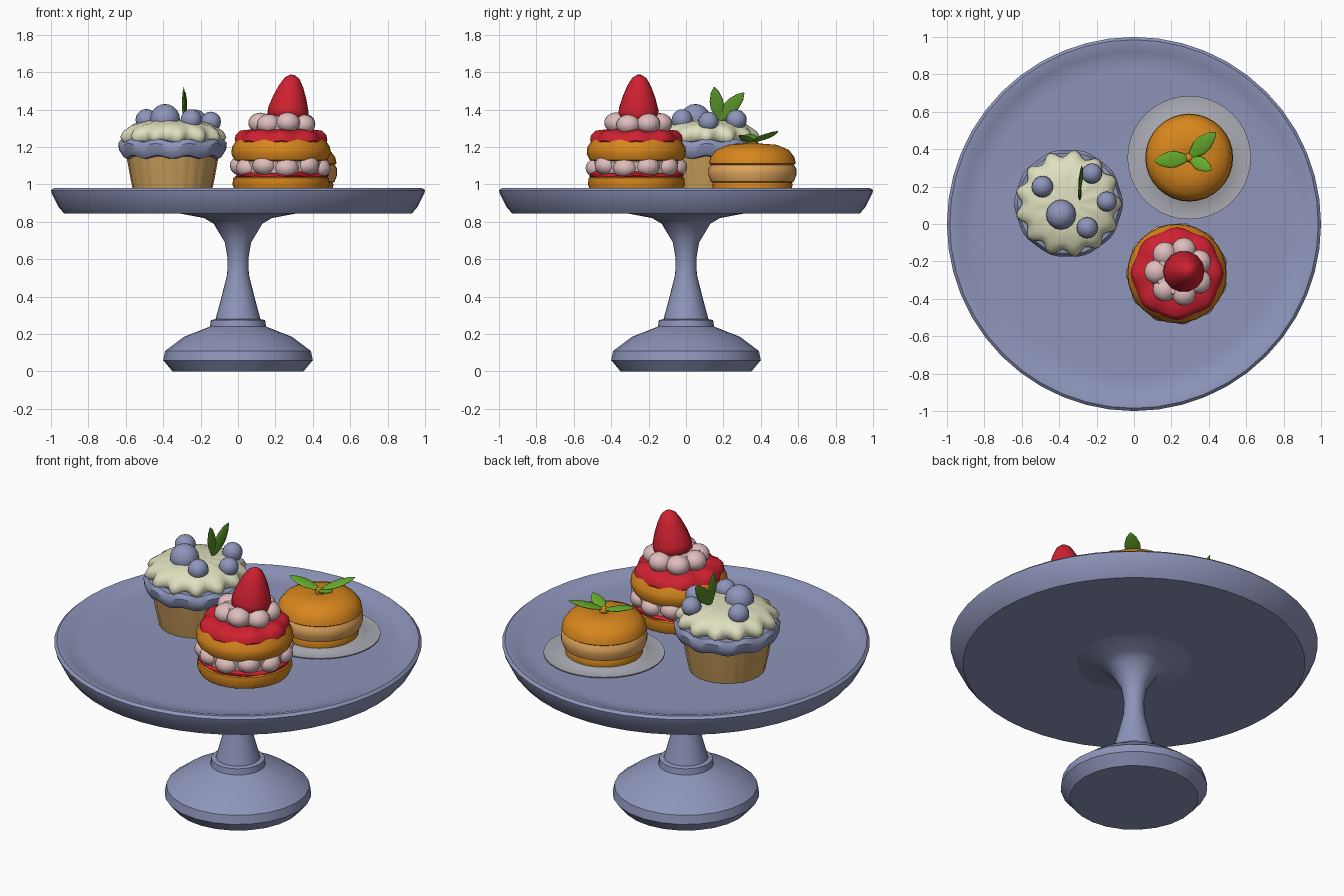
import bpy, bmesh, math
from mathutils import Vector, Matrix

cube = bpy.data.objects.get("Cube")
if cube:
    bpy.data.objects.remove(cube, do_unlink=True)


def material(name, r, g, b):
    m = bpy.data.materials.new(name)
    m.use_nodes = True
    m.diffuse_color = (r, g, b, 1)
    m.node_tree.nodes["Principled BSDF"].inputs["Base Color"].default_value = (r, g, b, 1)
    return m


BLUE = material("dusty blue", .27, .30, .49)
ORANGE = material("orange", .68, .24, .012)
PEACH = material("peach", .75, .38, .11)
PAPER = material("paper tan", .62, .36, .11)
CREAM = material("cream", .74, .74, .52)
PINK = material("pale pink", .74, .51, .51)
RED = material("red", .62, .015, .03)
GREEN = material("leaf green", .14, .42, .026)
DARK = material("deep green", .09, .26, .02)
GLASS = material("pale grey", .40, .40, .45)


def finish(name, bm, mat, matrix, sharp=40):
    bmesh.ops.recalc_face_normals(bm, faces=bm.faces)
    me = bpy.data.meshes.new(name)
    bm.to_mesh(me)
    bm.free()
    me.materials.append(mat)
    ob = bpy.data.objects.new(name, me)
    ob.matrix_world = matrix
    bpy.context.collection.objects.link(ob)
    bpy.ops.object.select_all(action='DESELECT')
    ob.select_set(True)
    bpy.context.view_layer.objects.active = ob
    bpy.ops.object.shade_smooth_by_angle(angle=math.radians(sharp))
    return ob


def lathe(name, profile, mat, matrix=None, seg=32, lobes=0, amp=0, dip=0, sharp=40):
    """Revolve (radius, z) points; lobes/amp scallop the radius, dip waves the height."""
    bm = bmesh.new()
    rings = []
    rmax = max(p[0] for p in profile)
    for r, z in profile:
        ring = []
        for i in range(seg):
            a = math.tau * i / seg
            w = math.cos(lobes * a) * (r / rmax) ** 2
            rr = r * (1 + amp * w)
            ring.append(bm.verts.new((rr * math.cos(a), rr * math.sin(a), z + dip * w)))
        rings.append(ring)
    for lo, hi in zip(rings, rings[1:]):
        for i in range(seg):
            j = (i + 1) % seg
            bm.faces.new((lo[i], lo[j], hi[j], hi[i]))
    bm.faces.new(rings[0])
    bm.faces.new(rings[-1])
    return finish(name, bm, mat, matrix or Matrix(), sharp)


def ball(name, loc, r, mat, squash=1):
    bm = bmesh.new()
    bmesh.ops.create_uvsphere(bm, u_segments=16, v_segments=10, radius=r)
    return finish(name, bm, mat, Matrix.Translation(loc) @ Matrix.Diagonal((1, 1, squash, 1)))


def leaf(name, base, tip, width, face, mat):
    """Flat pointed leaf from base to tip, its broad side turned to face."""
    base, tip = Vector(base), Vector(tip)
    along = tip - base
    side = along.cross(Vector(face)).normalized()
    flat = side.cross(along).normalized()
    m = Matrix((side * width, flat * .02, along)).transposed().to_4x4()
    m.translation = base
    shape = [(.08, 0), (.3, .15), (.48, .4), (.48, .6), (.3, .85), (.04, 1)]
    return lathe(name, shape, mat, m, 12, sharp=60)


def ring_of_balls(name, centre, count, radius, size, mat, squash=1):
    for i in range(count):
        a = math.tau * (i + .5) / count
        off = Vector((radius * math.cos(a), radius * math.sin(a), .008 * math.sin(3 * i)))
        ball(f"{name}_{i + 1}", centre + off, size, mat, squash)


# Cake stand
lathe("stand_foot", [(.35, 0), (.4, .06), (.39, .11), (.29, .185), (.15, .24), (.145, .275),
                     (.12, .28), (.085, .41), (.058, .52), (.055, .6), (.07, .69),
                     (.13, .79), (.18, .82), (.34, .85)], BLUE, seg=24)
lathe("stand_plate", [(.3, .845), (.93, .845), (.96, .88), (.995, .95), (1, .968), (.985, .982),
                      (.96, .98), (.92, .965), (.87, .952), (.82, .95)], BLUE, seg=48)

# Berry cupcake
cup = Vector((-.35, .11, 0))
at_cup = Matrix.Translation(cup)
lathe("cupcake_wrapper", [(.205, .95), (.22, 1.02), (.25, 1.19)], PAPER, at_cup, 72, 24, .015)
lathe("cupcake_collar", [(.22, 1.14), (.265, 1.148), (.283, 1.175), (.287, 1.21), (.27, 1.235),
                         (.2, 1.24)], BLUE, at_cup, 60, 10, .012, .01)
lathe("cupcake_cream", [(.2, 1.21), (.25, 1.225), (.268, 1.26), (.255, 1.29), (.215, 1.32),
                        (.14, 1.34), (.05, 1.345)], CREAM, at_cup, 78, 13, .075, -.008, 60)
berries = [(-.49, .2, 1.345, .058), (-.39, .05, 1.35, .08), (-.25, -.02, 1.345, .057),
           (-.145, .12, 1.335, .054), (-.225, .27, 1.345, .055)]
for i, (x, y, z, r) in enumerate(berries):
    ball(f"blueberry_{i + 1}", (x, y, z), r, BLUE)
leaf("cupcake_leaf_tall", (-.29, .18, 1.34), (-.29, .15, 1.52), .075, (1, 0, 0), DARK)
leaf("cupcake_leaf_leaning", (-.29, .17, 1.34), (-.28, .31, 1.49), .08, (1, 0, .3), DARK)

# Orange bun on a small saucer
bun = Vector((.295, .355, 0))
at_bun = Matrix.Translation(bun)
lathe("bun_saucer", [(.2, .952), (.33, .962), (.33, .967), (.25, .962), (.235, .972),
                     (.21, .972)], GLASS, at_bun, 40)
lathe("bun_base", [(.19, .955), (.21, .97), (.215, 1.0), (.2, 1.03)], ORANGE, at_bun)
lathe("bun_filling", [(.19, 1.0), (.222, 1.015), (.235, 1.05), (.235, 1.085), (.215, 1.115)],
      PEACH, at_bun)
lathe("bun_top", [(.2, 1.09), (.232, 1.112), (.225, 1.145), (.195, 1.185), (.13, 1.212),
                  (.05, 1.218), (.02, 1.208)], ORANGE, at_bun)
ball("bun_stem", bun + Vector((0, 0, 1.215)), .025, ORANGE)
for i, (tip, w) in enumerate([((.11, .335, 1.27), .09), ((.435, .49, 1.285), .09),
                              ((.415, .29, 1.265), .075)]):
    leaf(f"bun_leaf_{i + 1}", bun + Vector((0, 0, 1.225)), tip, w, (0, 0, 1), GREEN)

# Layered strawberry cake
cake = Vector((.23, -.265, 0))
at_cake = Matrix.Translation(cake)
lathe("cake_bottom_layer", [(.2, .952), (.245, .965), (.26, 1.0), (.255, 1.035), (.22, 1.055)],
      ORANGE, at_cake)
lathe("cake_jam", [(.24, 1.03), (.25, 1.04), (.25, 1.05), (.23, 1.065)], RED, at_cake,
      40, 5, .02, .008)
lathe("cake_filling", [(.2, 1.05), (.235, 1.06), (.24, 1.12), (.2, 1.14)], PINK, at_cake)
ring_of_balls("filling_puff", cake + Vector((0, 0, 1.095)), 11, .207, .067, PINK, .82)
lathe("cake_top_layer", [(.2, 1.115), (.25, 1.13), (.266, 1.165), (.262, 1.2), (.235, 1.24),
                         (.2, 1.245)], ORANGE, at_cake)
lathe("cake_glaze", [(.235, 1.215), (.243, 1.225), (.238, 1.255), (.215, 1.28), (.15, 1.292)],
      RED, at_cake, 48, 8, .02, .01)
lathe("cake_cream", [(.13, 1.28), (.14, 1.31), (.11, 1.365)], PINK, at_cake)
ring_of_balls("cream_puff", cake + Vector((.01, .01, 1.325)), 7, .12, .065, PINK, .85)

# Leaning strawberry
berry = Matrix.Translation((.262, -.255, 1.34))
berry[0][2] = .25
berry[1][2] = .05
lathe("strawberry", [(.08, 0), (.11, .025), (.108, .06), (.09, .12), (.065, .18), (.04, .222),
                     (.012, .24)], RED, berry, 14, sharp=60)
